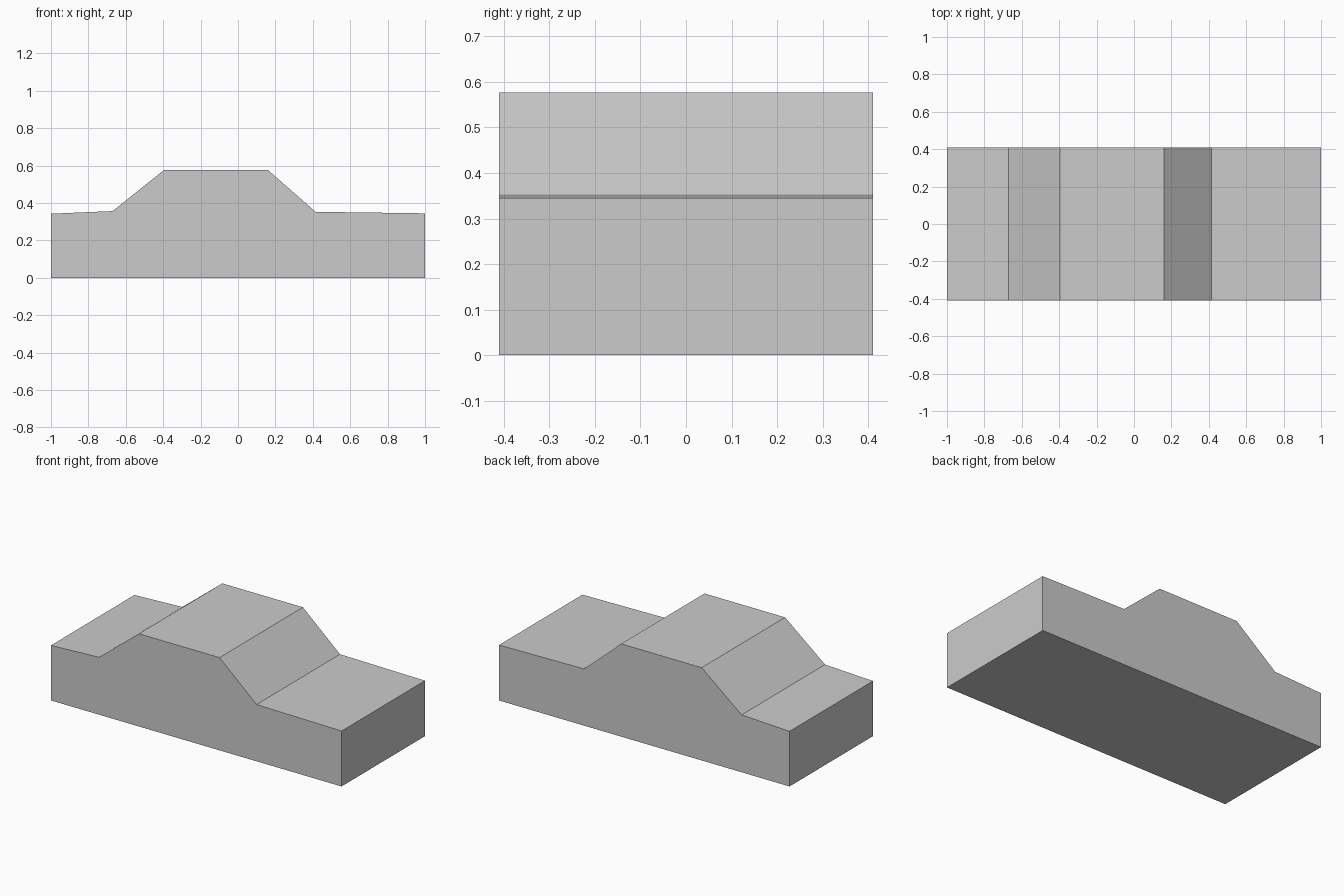
import bpy
import bmesh

if "Cube" in bpy.data.objects:
    bpy.data.objects.remove(bpy.data.objects["Cube"])

HALF_WIDTH = 0.41

# Side outline of the car-shaped body (x, z)
profile = [
    (-1.0, 0.0), (1.0, 0.0),            # flat underside
    (1.0, 0.345), (0.415, 0.353),       # long end deck
    (0.16, 0.577), (-0.395, 0.577),     # sloped screen and roof
    (-0.67, 0.357), (-1.0, 0.343),      # sloped screen and short deck
]

# Body: extrude the outline across the width
bm = bmesh.new()
side = bm.faces.new([bm.verts.new((x, -HALF_WIDTH, z)) for x, z in profile])
ext = bmesh.ops.extrude_face_region(bm, geom=[side], use_keep_orig=True)
moved = [g for g in ext["geom"] if isinstance(g, bmesh.types.BMVert)]
bmesh.ops.translate(bm, verts=moved, vec=(0, 2 * HALF_WIDTH, 0))
bmesh.ops.recalc_face_normals(bm, faces=bm.faces[:])

mesh = bpy.data.meshes.new("car_body")
bm.to_mesh(mesh)
bm.free()
body = bpy.data.objects.new("car_body", mesh)
bpy.context.collection.objects.link(body)

# Single plain grey
grey = bpy.data.materials.new("light_grey")
grey.diffuse_color = (0.6, 0.6, 0.6, 1.0)
grey.use_nodes = True
grey.node_tree.nodes["Principled BSDF"].inputs["Base Color"].default_value = grey.diffuse_color
mesh.materials.append(grey)
